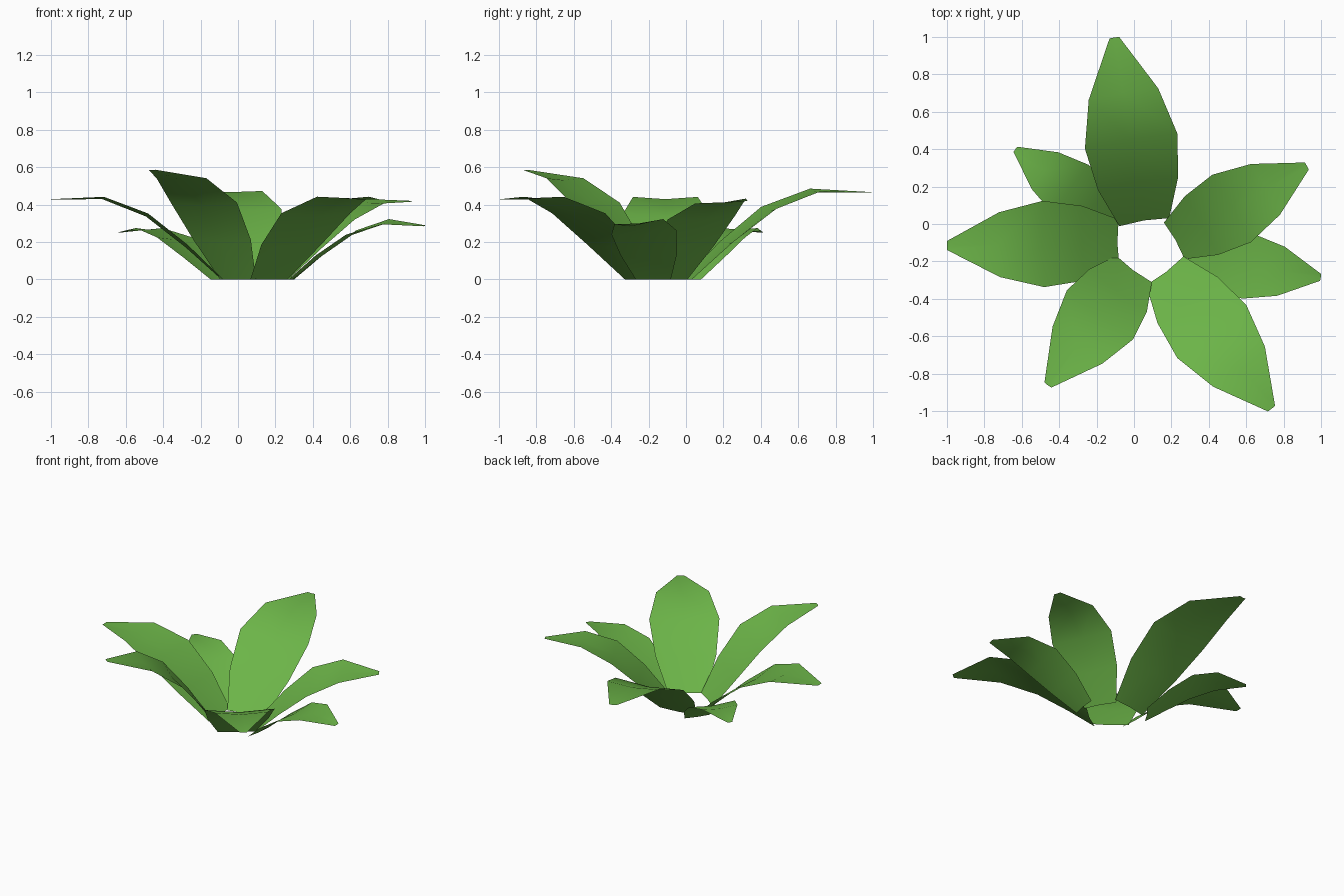
import bpy
import math
from mathutils import Vector, Matrix

cube = bpy.data.objects.get("Cube")
if cube:
    bpy.data.objects.remove(cube)

green = bpy.data.materials.new("leaf_green")
green.use_nodes = True
colour = (0.15, 0.46, 0.065, 1)
green.diffuse_color = colour
green.node_tree.nodes["Principled BSDF"].inputs["Base Color"].default_value = colour

# Shared leaf rows for a leaf of unit length: distance out, height, half width
ROWS = [(0, 0, 0.135), (0.21, 0.2, 0.217), (0.44, 0.38, 0.25),
        (0.695, 0.475, 0.188), (1, 0.46, 0.026)]
SAG = 0.07  # how far the midrib sinks, relative to the half width


def leaf(name, base, tip, size, pitch=0, roll=0):
    """A bent, slightly cupped leaf from base to tip, seen in plan."""
    heading = math.atan2(tip[1] - base[1], tip[0] - base[0])
    tilt = Matrix.Rotation(-math.radians(pitch), 3, 'Y')
    turn = Matrix.Rotation(heading, 3, 'Z')
    verts = []
    for out, height, half in ROWS:
        for side in (1, 0, -1):
            mid = SAG * half * (1 - abs(side))
            p = Vector((out, side * half, height + roll * side * half * out))
            # the foot is cupped outwards so it stays on the ground
            p += Vector((mid, 0, 0)) if out == 0 else Vector((mid / 2, 0, -mid))
            verts.append(turn @ (tilt @ (p * size)) + Vector((*base, 0)))
    for v in verts[:3]:
        v.z = 0
    faces = [(i, i + 3, i + 4, i + 1)
             for row in range(len(ROWS) - 1) for i in (row * 3, row * 3 + 1)]
    faces = [f[::-1] for f in faces]
    mesh = bpy.data.meshes.new(name)
    mesh.from_pydata([tuple(v) for v in verts], [], faces)
    mesh.materials.append(green)
    mesh.shade_smooth()
    obj = bpy.data.objects.new(name, mesh)
    bpy.context.collection.objects.link(obj)


# Rosette of leaves
leaf("back_leaf", (0.055, 0.01), (-0.105, 0.995), 1.0, 0.3, 0.05)
leaf("back_left_leaf", (0.215, -0.09), (0.918, 0.307), 0.83, 2.5, 0.12)
leaf("low_left_leaf", (0.285, -0.175), (0.995, -0.285), 0.704, -3, 0.15)
leaf("front_left_leaf", (0.165, -0.25), (0.735, -0.987), 0.93)
leaf("front_right_leaf", (0, -0.24), (-0.46, -0.86), 0.88, 12.5)
leaf("right_leaf", (-0.08, -0.1), (-1.0, -0.115), 0.921, 0.3)
leaf("low_right_leaf", (-0.095, 0.01), (-0.635, 0.4), 0.645, -4)
